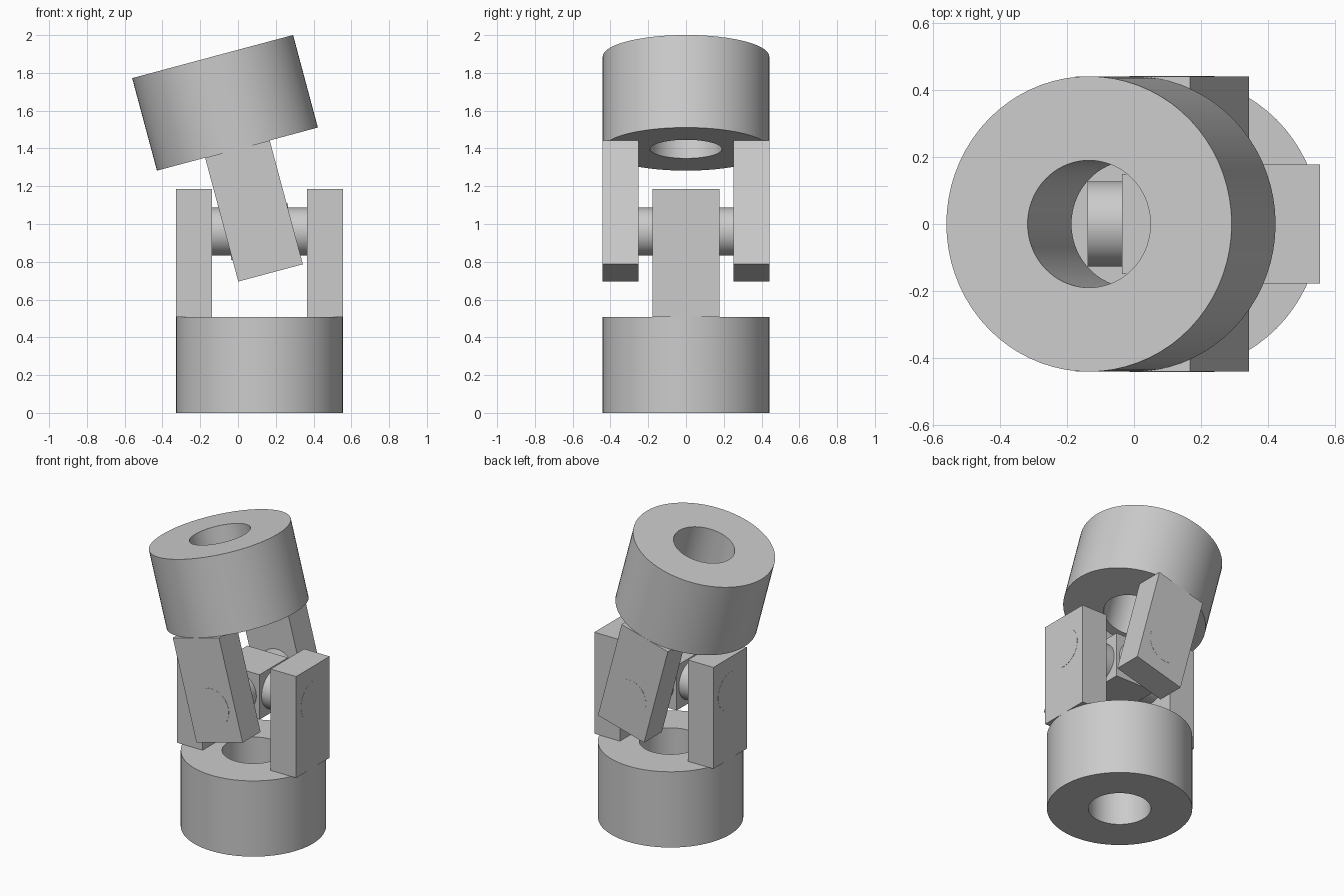
import bpy, bmesh, math
from mathutils import Matrix, Vector

if "Cube" in bpy.data.objects:
    bpy.data.objects.remove(bpy.data.objects["Cube"])

PIVOT = Vector((0.114, 0, 0.9595))   # crossing point of both pins
R, BORE = 0.441, 0.19                # hub radii
HUB_FAR, HUB_NEAR = 0.9595, 0.4525   # hub ends, measured from the pivot
ARM_IN, ARM_HALF, ARM_TIP = 0.252, 0.177, 0.226
PIN_R, BLOCK = 0.127, 0.15
SEG = 72

grey = bpy.data.materials.new("grey_metal")
grey.diffuse_color = (0.6, 0.6, 0.6, 1)
grey.use_nodes = True
grey.node_tree.nodes["Principled BSDF"].inputs["Base Color"].default_value = grey.diffuse_color


def finish(name, bm, matrix):
    bmesh.ops.recalc_face_normals(bm, faces=bm.faces)
    mesh = bpy.data.meshes.new(name)
    bm.to_mesh(mesh)
    bm.free()
    obj = bpy.data.objects.new(name, mesh)
    bpy.context.collection.objects.link(obj)
    mesh.materials.append(grey)
    obj.matrix_world = matrix
    bpy.ops.object.select_all(action='DESELECT')
    obj.select_set(True)
    bpy.context.view_layer.objects.active = obj
    bpy.ops.object.shade_smooth_by_angle(angle=math.radians(30))
    return obj


def box(name, lo, hi, matrix):
    bm = bmesh.new()
    lo, hi = Vector(lo), Vector(hi)
    size = Matrix.Diagonal((*(hi - lo), 1))
    bmesh.ops.create_cube(bm, size=1, matrix=Matrix.Translation((lo + hi) / 2) @ size)
    return finish(name, bm, matrix)


def tube(name, z0, z1, matrix):
    # rectangular wall section swept round the axis
    bm = bmesh.new()
    section = [(BORE, z0), (R, z0), (R, z1), (BORE, z1)]
    rings = []
    for i in range(SEG):
        a = 2 * math.pi * i / SEG
        rings.append([bm.verts.new((r * math.cos(a), r * math.sin(a), z)) for r, z in section])
    for i in range(SEG):
        p, q = rings[i], rings[(i + 1) % SEG]
        for k in range(4):
            n = (k + 1) % 4
            bm.faces.new((p[k], q[k], q[n], p[n]))
    return finish(name, bm, matrix)


def pin(name, matrix):
    # ends sit just proud of the arm faces
    bm = bmesh.new()
    bmesh.ops.create_cone(bm, cap_ends=True, segments=48, radius1=PIN_R, radius2=PIN_R,
                          depth=2 * (R + 0.001), matrix=Matrix.Rotation(math.pi / 2, 4, 'Y'))
    return finish(name, bm, matrix)


def yoke(prefix, matrix):
    # hub below the pivot with two arms reaching past it, plus their pin
    tube(prefix + "_hub", -HUB_FAR, -HUB_NEAR, matrix)
    for side, x0, x1 in (("left", -R, -ARM_IN), ("right", ARM_IN, R)):
        box(f"{prefix}_{side}_arm", (x0, -ARM_HALF, -HUB_NEAR), (x1, ARM_HALF, ARM_TIP), matrix)
    pin(prefix + "_pin", matrix)


at_pivot = Matrix.Translation(PIVOT)

# Upright lower yoke
yoke("lower_yoke", at_pivot)

# Upper yoke: turned over, quarter turned and leaning 15 degrees
yoke("upper_yoke", at_pivot @ Matrix.Rotation(math.radians(-15), 4, 'Y')
     @ Matrix.Rotation(math.pi / 2, 4, 'Z') @ Matrix.Rotation(math.pi, 4, 'X'))

# Centre block joining the pins
box("centre_block", (-BLOCK,) * 3, (BLOCK,) * 3, at_pivot)
